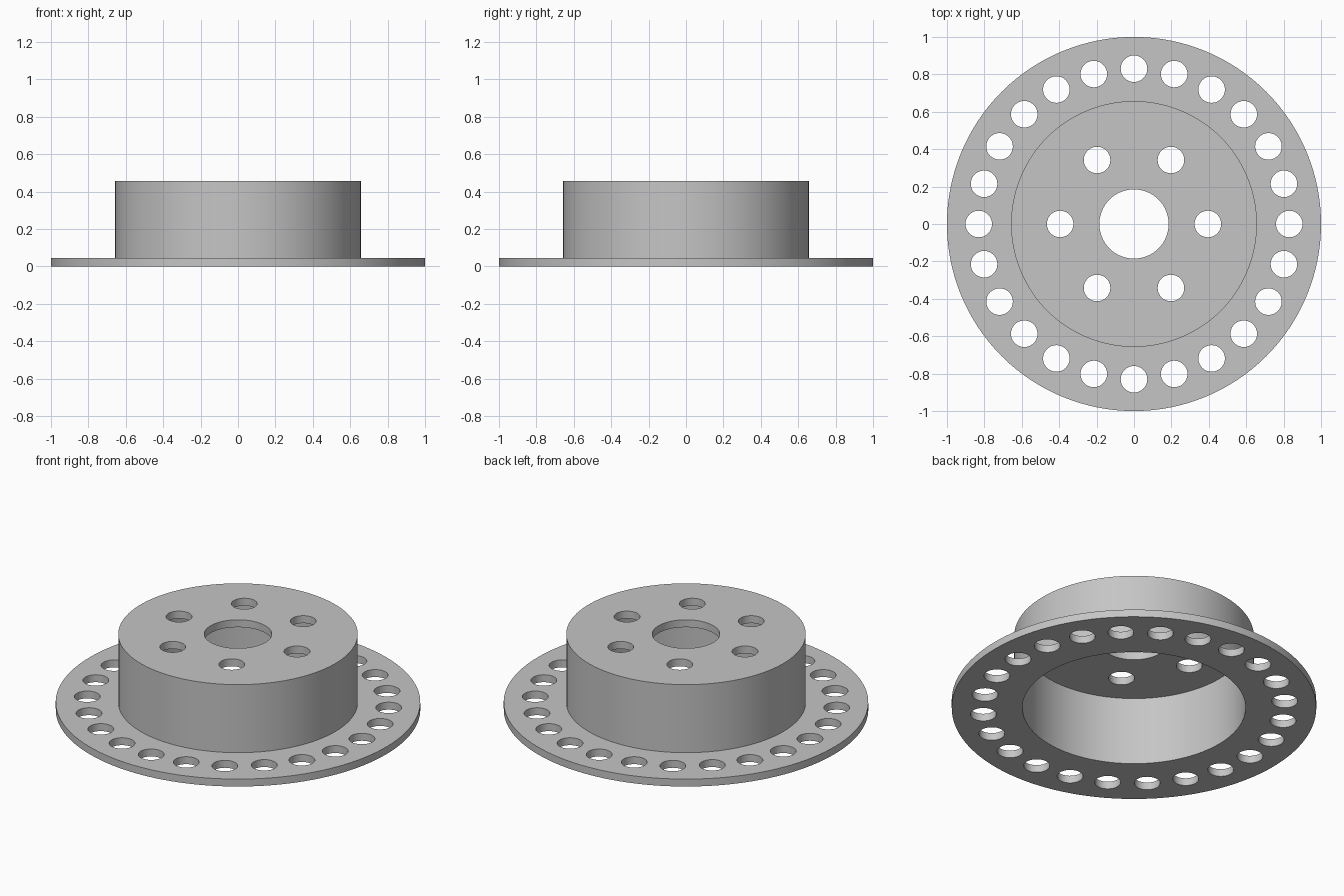
import bpy, bmesh
from math import cos, sin, tau
from mathutils import Matrix, Vector

cube = bpy.data.objects.get("Cube")
if cube:
    bpy.data.objects.remove(cube, do_unlink=True)

FLANGE_R, DRUM_R, INNER_R, BORE_R = 1.0, 0.657, 0.612, 0.185
HEIGHT, WALL = 0.457, 0.045
HOLE_R = 0.071
SEGMENTS = 128

metal = bpy.data.materials.new("plain grey metal")
metal.use_nodes = True
grey = (0.56, 0.56, 0.56, 1)
metal.diffuse_color = grey
metal.node_tree.nodes["Principled BSDF"].inputs["Base Color"].default_value = grey


def new_object(name, bm):
    bmesh.ops.recalc_face_normals(bm, faces=bm.faces)
    mesh = bpy.data.meshes.new(name)
    bm.to_mesh(mesh)
    bm.free()
    mesh.materials.append(metal)
    obj = bpy.data.objects.new(name, mesh)
    bpy.context.collection.objects.link(obj)
    return obj


def lathe(name, profile):
    """Revolve a closed (radius, height) profile around z."""
    bm = bmesh.new()
    verts = [bm.verts.new((r, 0, z)) for r, z in profile]
    edges = [bm.edges.new((a, b)) for a, b in zip(verts, verts[1:] + verts[:1])]
    bmesh.ops.spin(bm, geom=verts + edges, cent=(0, 0, 0), axis=(0, 0, 1),
                   angle=tau, steps=SEGMENTS, use_merge=True)
    bmesh.ops.remove_doubles(bm, verts=bm.verts, dist=1e-5)
    return new_object(name, bm)


def drill_ring(obj, count, ring_r, z):
    """Cut a ring of round through-holes around z."""
    bm = bmesh.new()
    for i in range(count):
        a = tau * i / count
        spot = Vector((ring_r * cos(a), ring_r * sin(a), z))
        bmesh.ops.create_cone(bm, cap_ends=True, segments=40, radius1=HOLE_R,
                              radius2=HOLE_R, depth=WALL * 3,
                              matrix=Matrix.Translation(spot))
    cutter = new_object("hole_cutter", bm)
    cutter.hide_render = True
    cut = obj.modifiers.new("holes", 'BOOLEAN')
    cut.operation, cut.solver, cut.object = 'DIFFERENCE', 'EXACT', cutter
    bpy.context.view_layer.objects.active = obj
    bpy.ops.object.modifier_apply(modifier=cut.name)
    bpy.data.objects.remove(cutter, do_unlink=True)


# Hollow drum with closed top, central bore and thin flange
hub = lathe("flanged_hub", [
    (INNER_R, 0), (FLANGE_R, 0), (FLANGE_R, WALL), (DRUM_R, WALL),
    (DRUM_R, HEIGHT), (BORE_R, HEIGHT), (BORE_R, HEIGHT - WALL),
    (INNER_R, HEIGHT - WALL)])

# Flange holes, then bolt holes in the drum top
drill_ring(hub, 24, 0.83, WALL / 2)
drill_ring(hub, 6, 0.395, HEIGHT - WALL / 2)

# Smooth round walls with crisp rims
bpy.ops.object.select_all(action='DESELECT')
hub.select_set(True)
bpy.context.view_layer.objects.active = hub
bpy.ops.object.shade_smooth_by_angle()
